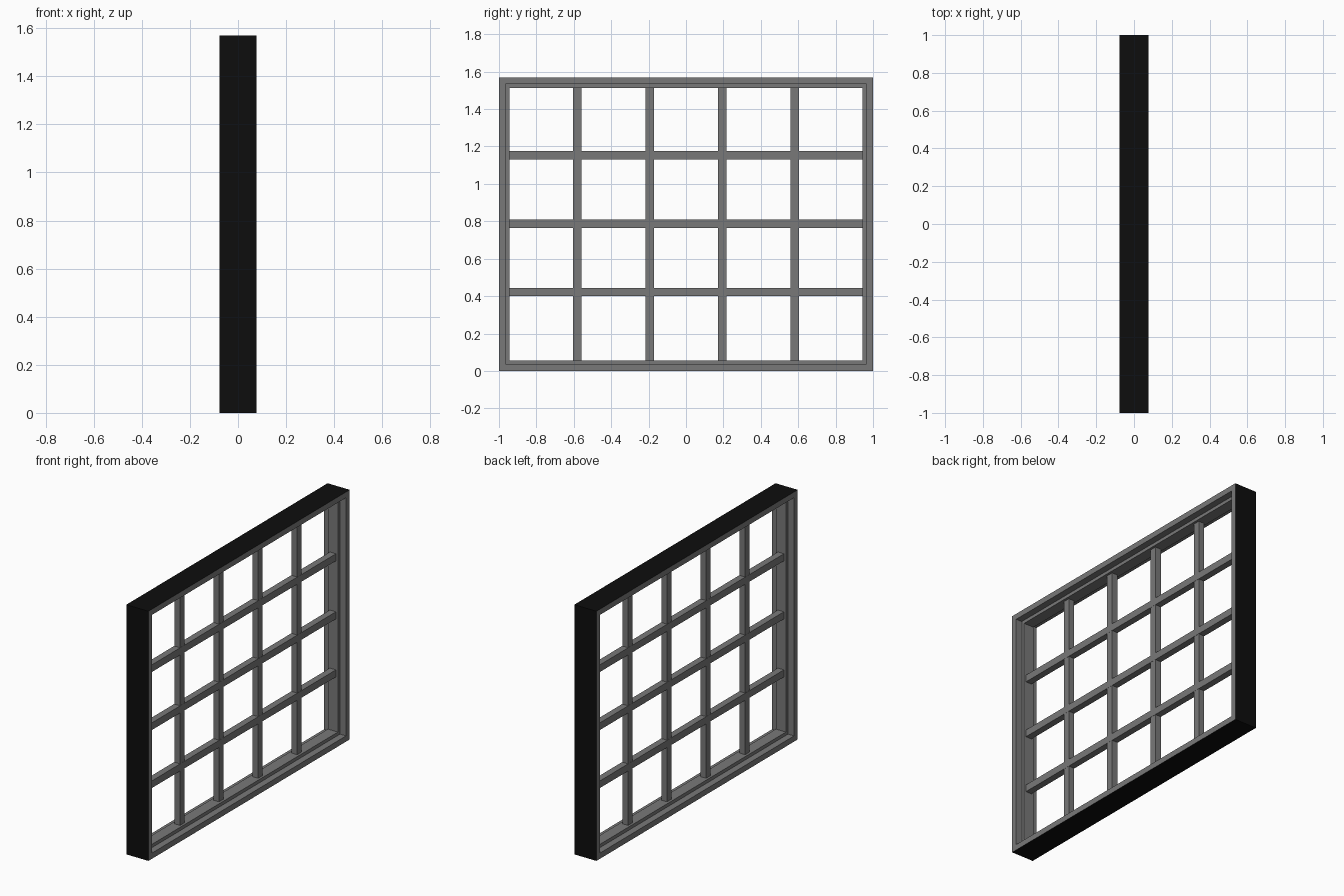
import bpy, bmesh

if "Cube" in bpy.data.objects:
    bpy.data.objects.remove(bpy.data.objects["Cube"])

W, H = 1.0, 1.57          # half width along y, full height along z
HALF = 0.077              # half depth along x


def material(name, value):
    m = bpy.data.materials.new(name)
    m.diffuse_color = (value, value, value, 1)
    m.use_nodes = True
    m.node_tree.nodes["Principled BSDF"].inputs["Base Color"].default_value = m.diffuse_color
    return m


grey = material("grey_metal", 0.19)
black = material("black_outer_edge", 0.004)


def finish(name, bm):
    me = bpy.data.meshes.new(name)
    bm.to_mesh(me)
    bm.free()
    me.materials.append(grey)
    me.materials.append(black)
    ob = bpy.data.objects.new(name, me)
    bpy.context.collection.objects.link(ob)
    return ob


def box(name, x, y, z):
    bm = bmesh.new()
    bmesh.ops.create_cube(bm, size=1)
    for v in bm.verts:
        v.co = [r[0] if c < 0 else r[1] for r, c in zip((x, y, z), v.co)]
    return finish(name, bm)


# Stepped frame: (x, inset from the outer edge) profile swept round the rectangle
profile = [(-HALF, 0), (HALF, 0), (HALF, 0.036), (0.035, 0.036),
           (0.035, 0.057), (-0.035, 0.057), (-0.035, 0.036), (-HALF, 0.036)]
bm = bmesh.new()
rings = []
for sy, top in ((-1, 0), (1, 0), (1, 1), (-1, 1)):
    rings.append([bm.verts.new((x, sy * (W - d), H - d if top else d))
                  for x, d in profile])
n = len(profile)
for i in range(4):
    a, b = rings[i], rings[(i + 1) % 4]
    for j in range(n):
        k = (j + 1) % n
        f = bm.faces.new((a[j], a[k], b[k], b[j]))
        f.material_index = 1 if j == 0 else 0   # outer rim is black
bmesh.ops.recalc_face_normals(bm, faces=bm.faces)
finish("window_frame", bm)

# Glazing bars
B = 0.0225
for i, y in enumerate((-0.582, -0.194, 0.194, 0.582)):
    box(f"vertical_bar_{i + 1}", (-0.02, 0.02), (y - B, y + B), (0.05, H - 0.05))
for i, z in enumerate((0.422, 0.787, 1.152)):
    box(f"horizontal_bar_{i + 1}", (-0.021, 0.021), (-0.95, 0.95), (z - B, z + B))
